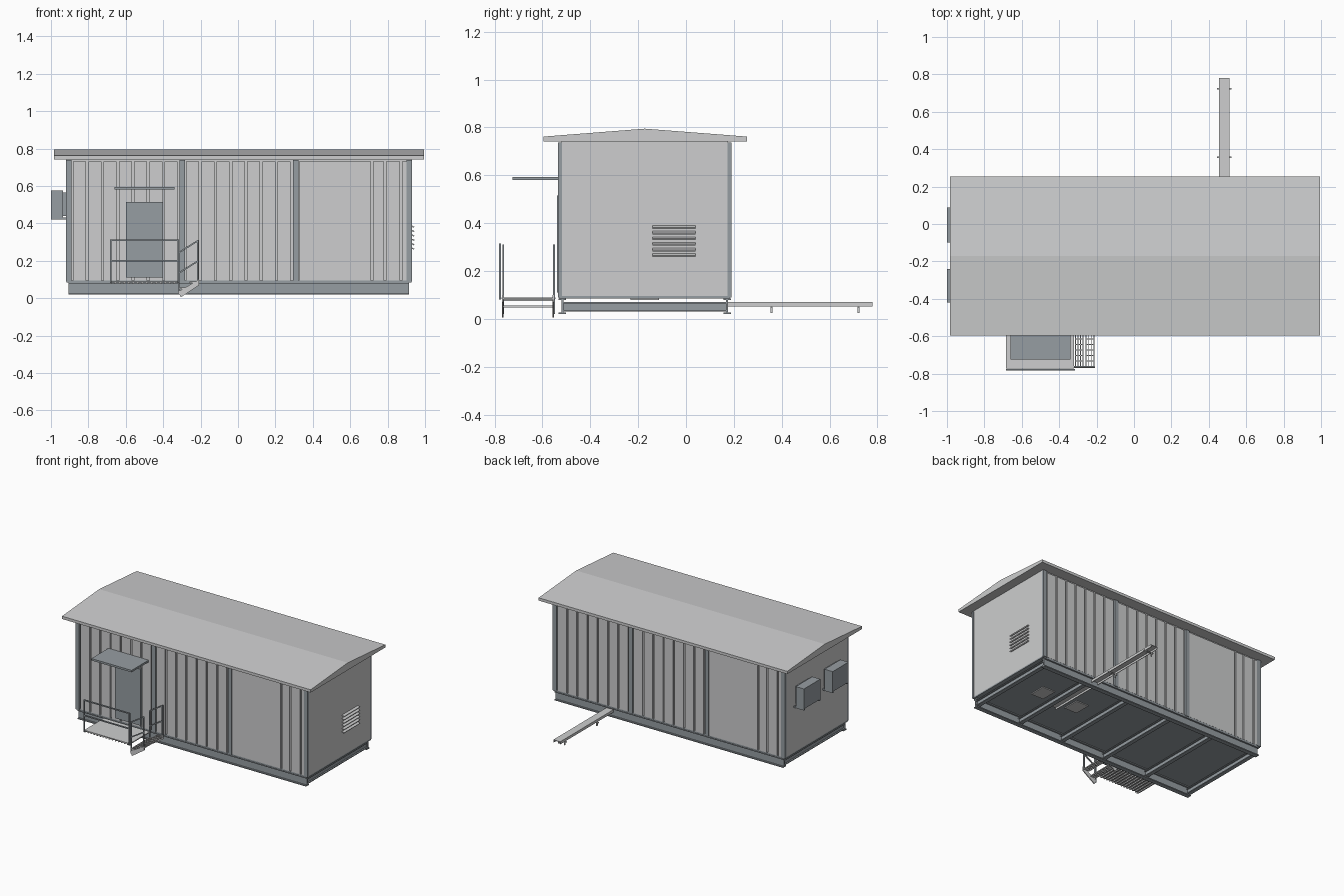
import bpy, bmesh, math
from mathutils import Vector, Matrix

if "Cube" in bpy.data.objects:
    bpy.data.objects.remove(bpy.data.objects["Cube"])


def material(name, rgb):
    m = bpy.data.materials.new(name)
    m.diffuse_color = (*rgb, 1)
    m.use_nodes = True
    m.node_tree.nodes["Principled BSDF"].inputs["Base Color"].default_value = m.diffuse_color
    return m


LIGHT = material("light_grey", (0.61, 0.615, 0.62))
STEEL = material("blue_grey_steel", (0.305, 0.338, 0.363))


def finish(name, bm, mat):
    bmesh.ops.recalc_face_normals(bm, faces=bm.faces)
    me = bpy.data.meshes.new(name)
    bm.to_mesh(me)
    bm.free()
    me.materials.append(mat)
    ob = bpy.data.objects.new(name, me)
    bpy.context.collection.objects.link(ob)
    return ob


def boxes(name, mat, spans):
    """One object from boxes given as (x0, x1, y0, y1, z0, z1)."""
    bm = bmesh.new()
    for x0, x1, y0, y1, z0, z1 in spans:
        mtx = Matrix.Translation(((x0 + x1) / 2, (y0 + y1) / 2, (z0 + z1) / 2))
        bmesh.ops.create_cube(bm, size=1, matrix=mtx @ Matrix.Diagonal((x1 - x0, y1 - y0, z1 - z0, 1)))
    return finish(name, bm, mat)


def bars(name, mat, segments, w=0.008):
    """One object from square bars between pairs of points."""
    bm = bmesh.new()
    for a, b in segments:
        a, b = Vector(a), Vector(b)
        d = b - a
        rot = d.to_track_quat('Z', 'Y').to_matrix().to_4x4()
        mtx = Matrix.Translation((a + b) / 2) @ rot @ Matrix.Diagonal((w, w, d.length, 1))
        bmesh.ops.create_cube(bm, size=1, matrix=mtx)
    return finish(name, bm, mat)


def prism(name, mat, profile, axis, a, b):
    """Extrude a closed 2D profile along x (profile is y,z) or y (profile is x,z)."""
    bm = bmesh.new()
    put = (lambda p, t: (t, p[0], p[1])) if axis == 'x' else (lambda p, t: (p[0], t, p[1]))
    face = bm.faces.new([bm.verts.new(put(p, a)) for p in profile])
    ext = bmesh.ops.extrude_face_region(bm, geom=[face])
    move = Vector((b - a, 0, 0)) if axis == 'x' else Vector((0, b - a, 0))
    bmesh.ops.translate(bm, vec=move, verts=[v for v in ext["geom"] if isinstance(v, bmesh.types.BMVert)])
    return finish(name, bm, mat)


YC = -0.172          # depth centre of the cabin
FRONT, BACK = -0.535, 0.19

# cabin body, floor and roof
boxes("wall_body", LIGHT, [(-0.918, 0.928, -0.521, 0.176, 0.095, 0.742)])
boxes("floor_underside", STEEL, [(-0.918, 0.928, -0.53, 0.185, 0.085, 0.095)])
prism("roof", LIGHT, [(-0.595, 0.742), (0.255, 0.742), (0.255, 0.762), (YC, 0.795), (-0.595, 0.762)],
      'x', -0.985, 0.995)

# raised wall sheets with narrow grooves; one bay on each long side has a wide flat sheet
PITCH = 0.0815


def sheets(x0, n):
    return [(x0 + i * PITCH + 0.006, x0 + (i + 1) * PITCH - 0.006) for i in range(n)]


ranges = sheets(-0.887, 7) + sheets(-0.283, 7) + [(0.325, 0.71)]
ranges += [(0.722, 0.78), (0.792, 0.866), (0.878, 0.9)]
spans = []
for x0, x1 in ranges:
    spans.append((x0, x1, -0.531, -0.515, 0.095, 0.73))
    spans.append((0.01 - x1, 0.01 - x0, 0.17, 0.186, 0.095, 0.73))
boxes("wall_sheets", LIGHT, spans)

# corner and bay trims
trims = []
for x0, x1 in ((-0.92, -0.89), (-0.313, -0.283), (0.293, 0.323), (0.9, 0.93)):
    trims.append((x0, x1, FRONT, -0.518, 0.09, 0.738))
    trims.append((x0, x1, 0.173, BACK, 0.09, 0.738))
boxes("wall_trims", STEEL, trims)

# base frame: two long I-beams, end beams and cross beams
long_beams = []
for y in (-0.517, 0.172):
    long_beams += [(-0.905, 0.915, y - 0.016, y + 0.016, 0.02, 0.027),
                   (-0.905, 0.915, y - 0.016, y + 0.016, 0.078, 0.085),
                   (-0.905, 0.915, y - 0.004, y + 0.004, 0.027, 0.078)]
boxes("base_long_beams", STEEL, long_beams)
cross = []
for i in range(6):
    x = -0.89 + i * 1.79 / 5
    cross += [(x - 0.014, x + 0.014, -0.513, 0.168, 0.03, 0.036),
              (x - 0.014, x + 0.014, -0.513, 0.168, 0.064, 0.07),
              (x - 0.004, x + 0.004, -0.513, 0.168, 0.036, 0.064)]
boxes("base_cross_beams", STEEL, cross)

# floor cable plates
boxes("floor_plates", LIGHT, [(x - 0.05, x + 0.05, YC - 0.06, YC + 0.06, 0.079, 0.085) for x in (0.345, 0.63)])

# door and canopy
boxes("door", STEEL, [(-0.6, -0.4, -0.54, -0.515, 0.11, 0.515)])
boxes("door_canopy", STEEL, [(-0.66, -0.34, -0.725, -0.53, 0.58, 0.594)])

# wall cooling units on the left end, each on a bracket shelf
for n, (y0, y1) in enumerate(((-0.42, -0.24), (-0.1, 0.087))):
    boxes(f"cooling_unit_{n + 1}", STEEL, [(-1.0, -0.935, y0, y1, 0.43, 0.575)])
    boxes(f"cooling_shelf_{n + 1}", STEEL, [(-1.0, -0.915, y0, y0 + 0.012, 0.42, 0.43),
                                            (-1.0, -0.915, y1 - 0.012, y1, 0.42, 0.43),
                                            (-0.94, -0.915, y0 + 0.02, y1 - 0.02, 0.44, 0.565)])

# ventilation louvre on the right end
bm = bmesh.new()
for i in range(6):
    z = 0.266 + i * 0.0235
    mtx = Matrix.Translation((0.933, -0.05, z)) @ Matrix.Rotation(math.radians(25), 4, 'Y')
    bmesh.ops.create_cube(bm, size=1, matrix=mtx @ Matrix.Diagonal((0.02, 0.18, 0.007, 1)))
finish("vent_louvre", bm, LIGHT)

# cable tray at the back, open underneath, with two stands
boxes("cable_tray", LIGHT, [(0.455, 0.51, -0.25, 0.78, 0.066, 0.071),
                            (0.455, 0.459, -0.25, 0.78, 0.052, 0.066),
                            (0.506, 0.51, -0.25, 0.78, 0.052, 0.066)])
stands = []
for y in (0.357, 0.722):
    stands += [(0.445, 0.52, y - 0.004, y + 0.004, 0.046, 0.052),
               (0.455, 0.463, y - 0.004, y + 0.004, 0.024, 0.052),
               (0.502, 0.51, y - 0.004, y + 0.004, 0.024, 0.052)]
boxes("cable_tray_stands", LIGHT, stands)

# entrance platform: deck with slats underneath
deck = [(-0.685, -0.32, -0.772, -0.545, 0.083, 0.09)]
deck += [(-0.685 + i * 0.0243, -0.677 + i * 0.0243, -0.77, -0.547, 0.075, 0.084) for i in range(15)]
boxes("platform_deck", LIGHT, deck)

# side steps: two sloped stringers and grated treads
slope = [(-0.32, 0.035), (-0.305, 0.005), (-0.208, 0.07), (-0.208, 0.1)]
for n, y in enumerate((-0.77, -0.558)):
    prism(f"step_stringer_{n + 1}", LIGHT, slope, 'y', y, y + 0.007)
treads = []
for x, z in ((-0.315, 0.048), (-0.258, 0.08)):
    treads += [(x + i * 0.0135, x + i * 0.0135 + 0.005, -0.765, -0.552, z, z + 0.008) for i in range(4)]
    treads += [(x, x + 0.046, -0.765 + j * 0.0297, -0.76 + j * 0.0297, z, z + 0.008) for j in range(8)]
boxes("step_treads", LIGHT, treads)

# railings on the platform front and both sides of the steps
YF = -0.778
bars("platform_railing", STEEL, [((-0.68, YF, 0.08), (-0.68, YF, 0.314)),
                                 ((-0.32, YF, 0.08), (-0.32, YF, 0.314)),
                                 ((-0.68, YF, 0.31), (-0.32, YF, 0.31)),
                                 ((-0.68, YF, 0.2), (-0.32, YF, 0.2))])
rails = []
for y in (-0.764, -0.552):
    rails += [((-0.215, y, 0.08), (-0.215, y, 0.31)), ((-0.316, y, 0.02), (-0.316, y, 0.245)),
              ((-0.318, y, 0.243), (-0.213, y, 0.308)), ((-0.318, y, 0.134), (-0.213, y, 0.199))]
bars("step_railings", STEEL, rails)
